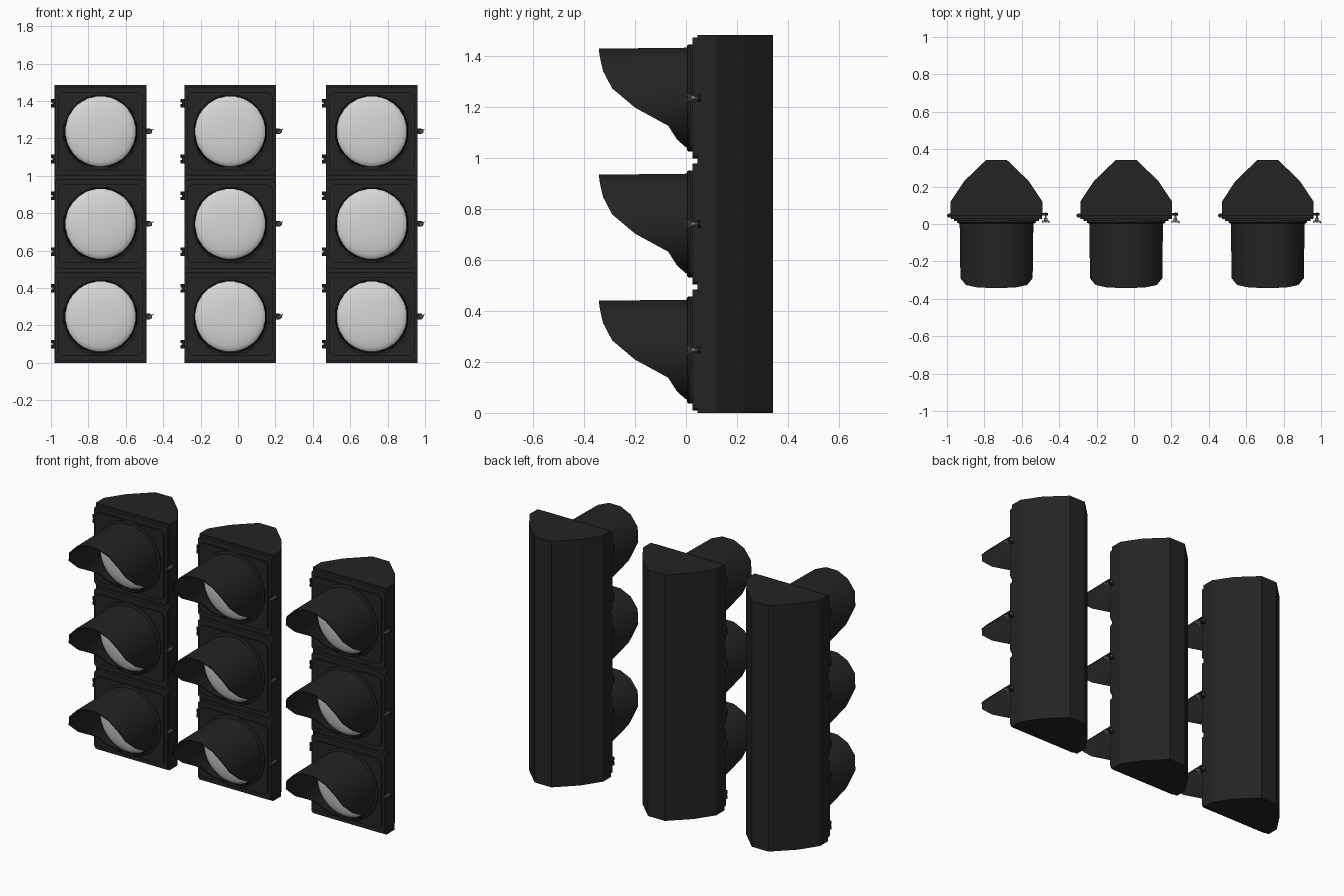
import bpy, bmesh
from math import sin, cos, pi, radians
from mathutils import Matrix, Vector

cube = bpy.data.objects.get("Cube")
if cube:
    bpy.data.objects.remove(cube, do_unlink=True)


def material(name, value):
    m = bpy.data.materials.new(name)
    m.use_nodes = True
    colour = (value, value, value, 1)
    m.diffuse_color = colour
    m.node_tree.nodes["Principled BSDF"].inputs["Base Color"].default_value = colour
    return m


BLACK = material("black housing", 0.017)
LENS = material("pale lens", 0.68)
METAL = material("screw metal", 0.3)

HEADS = {"right": -0.735, "middle": -0.042, "left": 0.715}
PITCH = 0.495
SIDES = 16


def finish(name, bm, mat, smooth=0):
    bmesh.ops.recalc_face_normals(bm, faces=bm.faces)
    me = bpy.data.meshes.new(name)
    bm.to_mesh(me)
    bm.free()
    me.materials.append(mat)
    if smooth:
        me.polygons.foreach_set("use_smooth", [True] * len(me.polygons))
        me.set_sharp_from_angle(angle=radians(smooth))
    return me


def loft(bm, rings, cap_start=False, cap_end=False, closed=False):
    """Bridge equal rings of points with quads."""
    vs = [[bm.verts.new(p) for p in ring] for ring in rings]
    pairs = list(zip(vs, vs[1:]))
    if closed:
        pairs.append((vs[-1], vs[0]))
    for a, b in pairs:
        for i in range(len(a)):
            j = (i + 1) % len(a)
            bm.faces.new((a[i], a[j], b[j], b[i]))
    if cap_start:
        bm.faces.new(vs[0])
    if cap_end:
        bm.faces.new(vs[-1])


def ring(r, y, n=SIDES):
    """Ring about the y axis; y may depend on the height."""
    angles = [(i + 0.5) * 2 * pi / n for i in range(n)]
    return [(r * cos(a), y(sin(a)) if callable(y) else y, r * sin(a)) for a in angles]


def box(bm, size, centre, turn=0):
    m = Matrix.Translation(centre) @ Matrix.Rotation(turn, 4, 'Y') @ Matrix.Diagonal((*size, 1))
    return bmesh.ops.create_cube(bm, size=1, matrix=m)["verts"]


def rod(bm, r, centre, length, axis, n=8):
    m = Matrix.Translation(centre) @ Vector((0, 0, 1)).rotation_difference(Vector(axis)).to_matrix().to_4x4()
    bmesh.ops.create_cone(bm, cap_ends=True, segments=n, radius1=r, radius2=r, depth=length, matrix=m)


# Housing: tapered back, full height
bm = bmesh.new()
half = [(0.245, 0.045), (0.245, 0.12), (0.172, 0.23), (0.056, 0.342)]
outline = half + [(-x, y) for x, y in reversed(half)]
loft(bm, [[(x, y, z) for x, y in outline] for z in (0, 3 * PITCH)], True, True)
housing = finish("housing", bm, BLACK)


# Door: two stacked plates with rounded corners
def plate(bm, w, h, y0, y1, corner):
    vs = box(bm, (w, y1 - y0, h), (0, (y0 + y1) / 2, 0))
    edges = {e for v in vs for e in v.link_edges
             if abs(e.verts[0].co.y - e.verts[1].co.y) > 0.001}
    bmesh.ops.bevel(bm, geom=list(edges), offset=corner, segments=3, profile=0.5, affect='EDGES')


bm = bmesh.new()
plate(bm, 0.488, 0.475, 0.026, 0.046, 0.02)
plate(bm, 0.455, 0.42, 0.016, 0.03, 0.03)
door = finish("door", bm, BLACK)

# Collar that holds the visor
bm = bmesh.new()
loft(bm, [ring(r, y, 24) for r, y in
          ((0.212, 0.02), (0.212, 0.008), (0.206, 0.004), (0.188, 0.004), (0.188, 0.02))], closed=True)
collar = finish("collar", bm, BLACK, 30)

# Visor: cutaway tube, longest at the top
CUT = [-0.002, -0.035, -0.07, -0.2, -0.29, -0.326, -0.338, -0.342]
LEVELS = [sin((i + 0.5) * 2 * pi / SIDES - pi / 2) for i in range(SIDES // 2)]
LEVELS = sorted(LEVELS)


def cut(s):
    k = min(range(len(LEVELS)), key=lambda i: abs(LEVELS[i] - s))
    return CUT[k]


# Each height pairs with a left and right point, so levels run bottom to top
LEVELS = sorted({round(sin((i + 0.5) * 2 * pi / SIDES), 5) for i in range(SIDES)})
bm = bmesh.new()
loft(bm, [ring(0.201, 0.018), ring(0.197, cut), ring(0.191, cut), ring(0.194, 0.018)], closed=True)
visor = finish("visor", bm, BLACK, 40)

# Lens: shallow dome
bm = bmesh.new()
dome = [(0.192 * cos(t * pi / 12), 0.01 - 0.035 * sin(t * pi / 12)) for t in range(6)]
loft(bm, [ring(r, y, 32) for r, y in dome], True, True)
lens = finish("lens", bm, LENS, 60)

# Hinge: lug plate with two knuckles
bm = bmesh.new()
box(bm, (0.025, 0.02, 0.045), (-0.245, 0.045, 0))
for z in (-0.014, 0.014):
    rod(bm, 0.011, (-0.255, 0.045, z), 0.018, (0, 0, 1))
hinge = finish("hinge", bm, BLACK)

# Latch lug on the other edge
bm = bmesh.new()
box(bm, (0.03, 0.014, 0.03), (0.25, 0.052, 0))
rod(bm, 0.014, (0.263, 0.052, 0), 0.014, (0, 1, 0), 10)
latch = finish("latch_lug", bm, BLACK)

# Wing screw: shaft, hub and two flared wings
bm = bmesh.new()
rod(bm, 0.005, (0.263, 0.035, 0), 0.055, (0, 1, 0))
rod(bm, 0.009, (0.263, 0.026, 0), 0.014, (0, 1, 0))
for s in (-1, 1):
    vs = box(bm, (0.018, 0.012, 0.005), (0.263 + s * 0.012, 0.014, s * 0.007), -radians(32))
    for v in vs:
        v.co.y -= 0.5 * (abs(v.co.x - 0.263) - 0.012)
wing_screw = finish("wing_screw", bm, METAL)


def place(name, mesh, x, z):
    ob = bpy.data.objects.new(name, mesh)
    ob.location = (x, 0, z)
    bpy.context.collection.objects.link(ob)


# Three heads, each with three lights
for side, x in HEADS.items():
    place(f"{side}_housing", housing, x, 0)
    for row, level in enumerate(("lower", "centre", "upper")):
        z = (row + 0.5) * PITCH
        tag = f"{side}_{level}"
        for part in (door, collar, visor, lens, latch, wing_screw):
            place(f"{tag}_{part.name}", part, x, z)
        for word, dz in (("top", 0.15), ("bottom", -0.148)):
            place(f"{tag}_{word}_hinge", hinge, x, z + dz)
